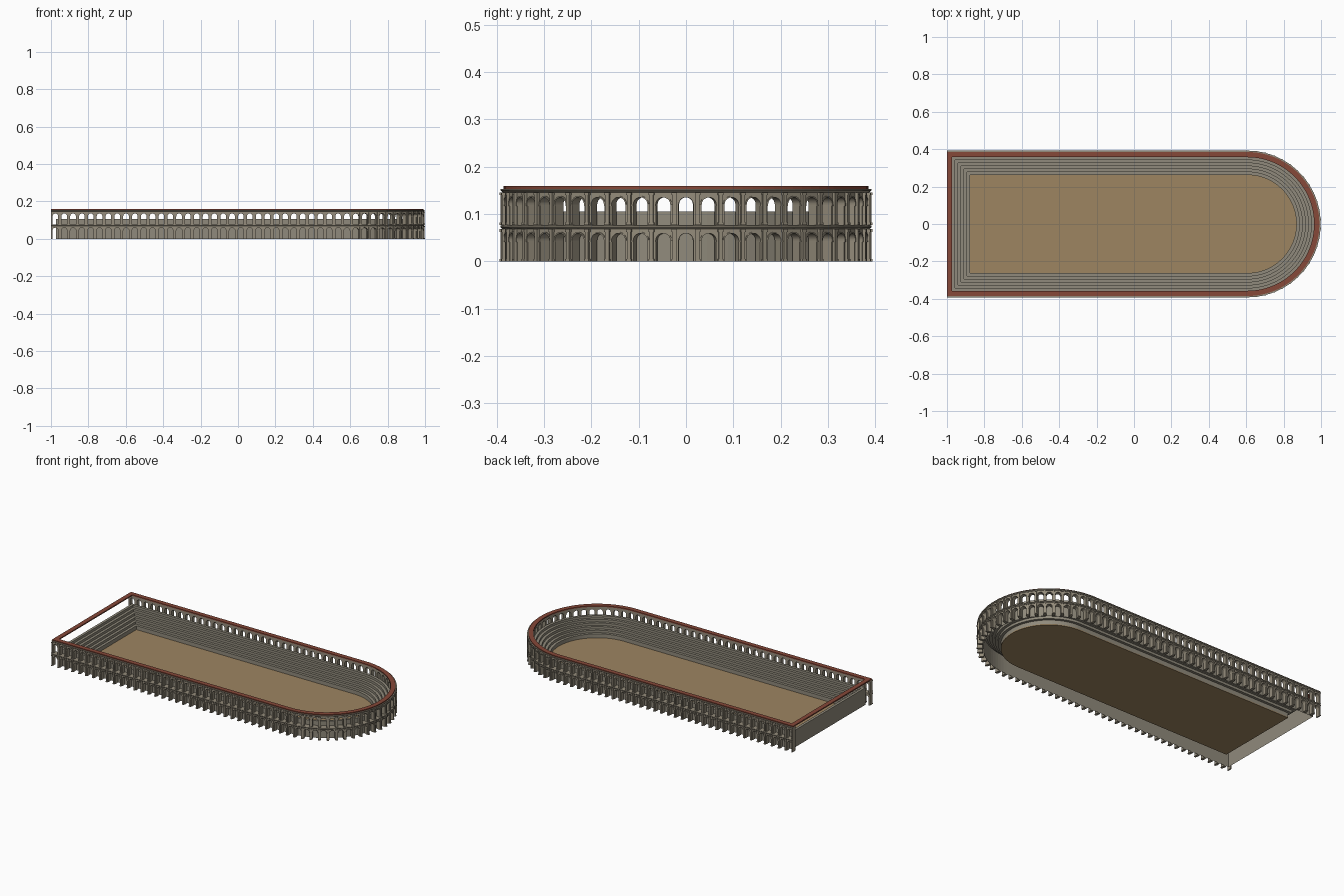
import bpy, bmesh, math
from math import pi, sin, cos

if "Cube" in bpy.data.objects:
    bpy.data.objects.remove(bpy.data.objects["Cube"])

CX = 0.606            # centre of the round end
R = 0.386             # outer wall radius / half width
N_SIDE, N_ARC = 34, 25
STRAIGHT = CX + 1.0


def material(name, col):
    m = bpy.data.materials.new(name)
    m.diffuse_color = (*col, 1)
    m.use_nodes = True
    m.node_tree.nodes["Principled BSDF"].inputs["Base Color"].default_value = m.diffuse_color
    return m


STONE = material("stone", (0.30, 0.265, 0.20))
SEAT = material("seat_stone", (0.28, 0.255, 0.20))
TILE = material("roof_tile", (0.24, 0.065, 0.04))
SAND = material("sand", (0.34, 0.235, 0.12))


def finish(bm, name, mat, recalc=True):
    if recalc:
        bmesh.ops.recalc_face_normals(bm, faces=bm.faces)
    me = bpy.data.meshes.new(name)
    bm.to_mesh(me)
    bm.free()
    me.materials.append(mat)
    ob = bpy.data.objects.new(name, me)
    bpy.context.collection.objects.link(ob)
    return ob


def outline(r, xl=None, n=50):
    """U-shaped plan at distance r from the long axis."""
    xl = -0.615 - r if xl is None else xl
    arc = [(CX + r * sin(pi * i / n), -r * cos(pi * i / n)) for i in range(n + 1)]
    return [(xl, -r)] + arc + [(xl, r)]


def sweep(name, profile, mat, loop_profile=True, open_end=False):
    """Sweep (r, z) profile round the plan; open_end leaves out the flat end."""
    bm = bmesh.new()
    rings = []
    for r, z in profile:
        pts = outline(r, -1.0 if open_end else None)
        rings.append([bm.verts.new((x, y, z)) for x, y in pts])
    n, k = len(rings[0]), len(rings)
    for a in range(k if loop_profile else k - 1):
        p, q = rings[a], rings[(a + 1) % k]
        for i in range(n - 1 if open_end else n):
            j = (i + 1) % n
            bm.faces.new((p[i], p[j], q[j], q[i]))
    if open_end:
        bm.faces.new([g[0] for g in rings])
        bm.faces.new([g[-1] for g in rings])
    return finish(bm, name, mat)


def rect(r0, r1, z0, z1):
    return [(r0, z0), (r1, z0), (r1, z1), (r0, z1)]


# Arena floor
bm = bmesh.new()
base = bm.faces.new([bm.verts.new((x, y, 0)) for x, y in outline(0.262)])
top = bmesh.ops.extrude_face_region(bm, geom=[base])["geom"]
bmesh.ops.translate(bm, vec=(0, 0, 0.006),
                    verts=[v for v in top if isinstance(v, bmesh.types.BMVert)])
finish(bm, "arena_floor", SAND)

# Stepped seating, hollow beneath, with its back wall
steps, r_in, r_back = 6, 0.262, 0.358
prof = [(r_in, 0)]
for i in range(steps):
    z = 0.03 + 0.015 * i
    w = (r_back - r_in) / steps
    prof += [(r_in + w * i, z), (r_in + w * (i + 1), z)]
prof.append((r_back, 0))
sweep("seating", prof, SEAT, loop_profile=False)

# Tiled roof ring and the cornices
sweep("roof", rect(0.357, 0.385, 0.152, 0.159), TILE)
sweep("middle_cornice", [(0.358, 0.068), (0.388, 0.068), (0.392, 0.072),
                         (0.392, 0.075), (0.388, 0.077), (0.358, 0.077)], STONE, open_end=True)
sweep("top_cornice", [(0.362, 0.146), (0.387, 0.146), (0.392, 0.150),
                      (0.392, 0.153), (0.362, 0.153)], STONE, open_end=True)


def place(s, r, z):
    """Bay coordinate s (in bays along the wall), r outward, z up."""
    if s <= N_SIDE:
        return (-1 + STRAIGHT * s / N_SIDE, -r, z)
    if s >= N_SIDE + N_ARC:
        return (CX - STRAIGHT * (s - N_SIDE - N_ARC) / N_SIDE, r, z)
    a = pi * (s - N_SIDE) / N_ARC
    return (CX + r * sin(a), -r * cos(a), z)


PITCH = 0.0475
BAYS = 2 * N_SIDE + N_ARC


def prism(bm, s, pts, r0, r1):
    """Extrude a (u, z) polygon outward from r0 to r1 at bay position s."""
    a = [bm.verts.new(place(s + u / PITCH, r0, z)) for u, z in pts]
    b = [bm.verts.new(place(s + u / PITCH, r1, z)) for u, z in pts]
    bm.faces.new(a[::-1])
    bm.faces.new(b)
    for i in range(len(pts)):
        j = (i + 1) % len(pts)
        bm.faces.new((a[i], a[j], b[j], b[i]))


def block(bm, s, w, z0, z1, r0, r1):
    lo, hi = -w / 2, w / 2
    if s == 0:
        lo = 0
    if s == BAYS:
        hi = 0
    prism(bm, s, [(lo, z0), (hi, z0), (hi, z1), (lo, z1)], r0, r1)


def arch(rad, spring, n=10):
    return [(-rad * cos(pi * i / n), spring + rad * sin(pi * i / n)) for i in range(n + 1)]


# Two storeys of arches with archivolts and pilasters
for storey, z0, z1, spring in (("lower", 0.0, 0.068, 0.044), ("upper", 0.077, 0.146, 0.120)):
    wall, trim, pil = bmesh.new(), bmesh.new(), bmesh.new()
    h, rad = PITCH / 2, 0.0152
    for b in range(BAYS):
        s = b + 0.5
        prism(wall, s, [(-h, z0), (-rad, z0)] + arch(rad, spring)
              + [(rad, z0), (h, z0), (h, z1), (-h, z1)], 0.363, R)
        prism(trim, s, arch(rad, spring) + arch(rad + 0.003, spring)[::-1], R, R + 0.0025)
    for b in range(BAYS + 1):
        block(trim, b, 0.017, spring - 0.003, spring, R, R + 0.002)
        block(pil, b, 0.008, z0, z1, R, R + 0.006)
        block(pil, b, 0.011, z0, z0 + 0.005, R, R + 0.0075)
        block(pil, b, 0.011, z1 - 0.006, z1, R, R + 0.0075)
    finish(wall, storey + "_arcade", STONE)
    finish(trim, storey + "_arch_trim", STONE)
    finish(pil, storey + "_pilasters", STONE)
